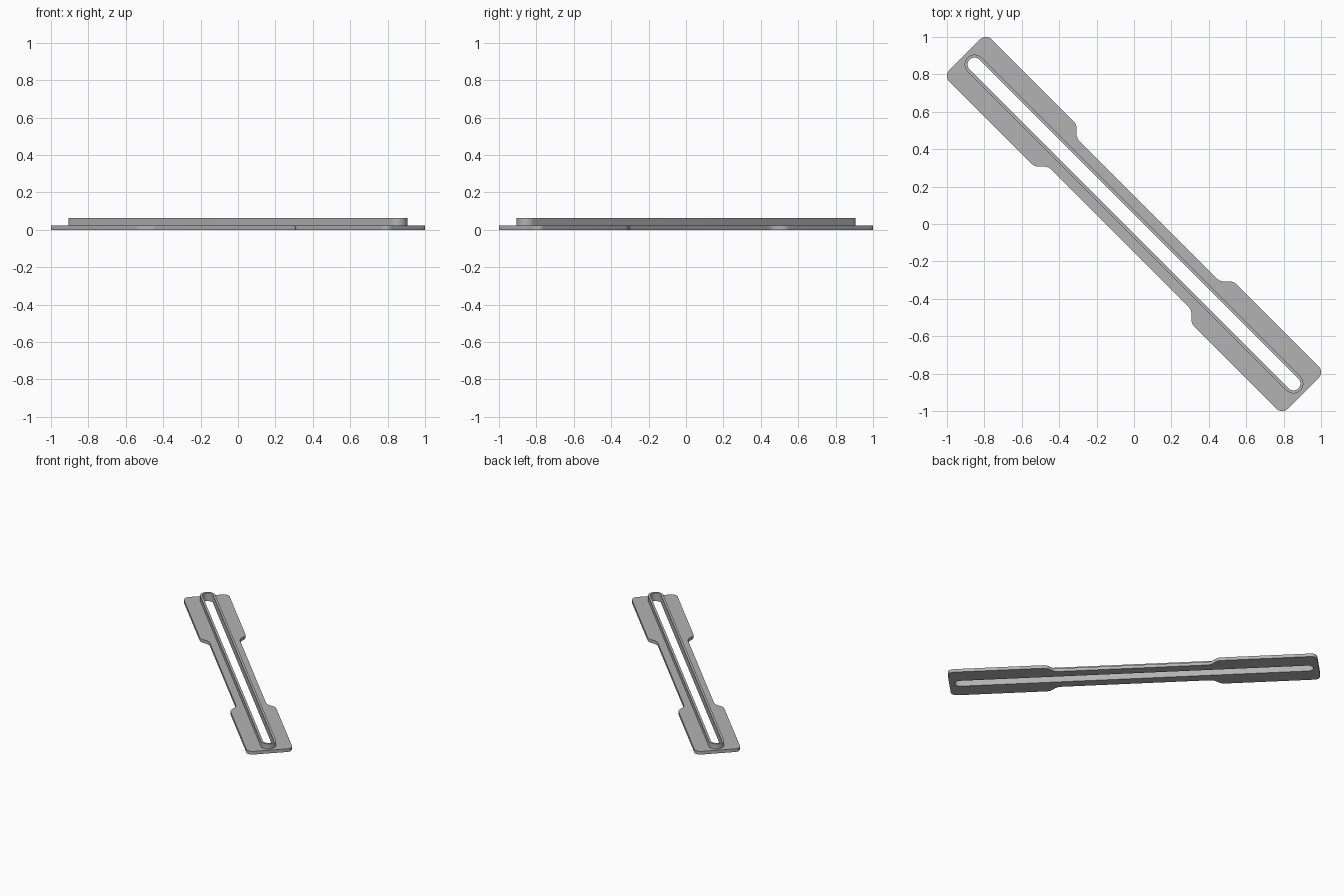
import bpy
import math
from mathutils import Vector, Matrix

cube = bpy.data.objects.get("Cube")
if cube:
    bpy.data.objects.remove(cube, do_unlink=True)

grey = bpy.data.materials.new("satin_grey")
grey.use_nodes = True
colour = (0.45, 0.45, 0.45, 1)
grey.diffuse_color = colour
grey.node_tree.nodes["Principled BSDF"].inputs["Base Color"].default_value = colour


def rounded(corners, steps=8):
    """Round each (x, y, radius) corner of a closed outline with an arc."""
    points = []
    for i, (x, y, r) in enumerate(corners):
        p = Vector((x, y))
        a = (Vector(corners[i - 1][:2]) - p).normalized()
        b = (Vector(corners[(i + 1) % len(corners)][:2]) - p).normalized()
        half = a.angle(b) / 2
        centre = p + (a + b).normalized() * r / math.sin(half)
        start = p + a * r / math.tan(half) - centre
        end = p + b * r / math.tan(half) - centre
        sweep = start.angle_signed(end)
        for k in range(steps + 1):
            points.append(centre + Matrix.Rotation(-sweep * k / steps, 2) @ start)
    return points


def stadium(half_length, radius, steps=20):
    """Slot outline whose end arcs are centred at +-half_length."""
    points = []
    for side in (1, -1):
        for k in range(steps + 1):
            t = math.pi * (k / steps - 0.5)
            points.append(Vector((side * (half_length + radius * math.cos(t)),
                                  side * radius * math.sin(t))))
    return points


def slab(name, outlines, height):
    """Extrude a filled outline with a hole, lying along the diagonal."""
    curve = bpy.data.curves.new(name, "CURVE")
    curve.dimensions = "2D"
    curve.fill_mode = "BOTH"
    curve.extrude = height / 2
    for points in outlines:
        spline = curve.splines.new("POLY")
        spline.points.add(len(points) - 1)
        for target, p in zip(spline.points, points):
            target.co = (p.x, p.y, 0, 1)
        spline.use_cyclic_u = True
    obj = bpy.data.objects.new(name, curve)
    bpy.context.collection.objects.link(obj)
    bpy.ops.object.select_all(action="DESELECT")
    obj.select_set(True)
    bpy.context.view_layer.objects.active = obj
    bpy.ops.object.convert(target="MESH")
    obj = bpy.context.object
    obj.data.transform(Matrix.Rotation(-math.pi / 4, 4, "Z")
                       @ Matrix.Translation((0, 0, height / 2)))
    obj.data.materials.clear()
    obj.data.materials.append(grey)
    bpy.ops.object.shade_smooth_by_angle(angle=math.radians(30))
    return obj


# Plate outline: wide ends, narrow waist, sloped shoulders
END, WIDE, WAIST = 1.28, 0.16, 0.106
quarter = [(END, WIDE, 0.043), (0.594, WIDE, 0.06), (0.54, WAIST, 0.06)]
upper = quarter + [(-x, y, r) for x, y, r in reversed(quarter)]
plate = upper + [(-x, -y, r) for x, y, r in upper]

SLOT, OUTER, INNER = 1.206, 0.053, 0.037
slab("base_plate", [rounded(plate), stadium(SLOT, OUTER)], 0.024)

# Raised wall around the through slot
slab("slot_rim", [stadium(SLOT, OUTER), stadium(SLOT, INNER)], 0.062)
